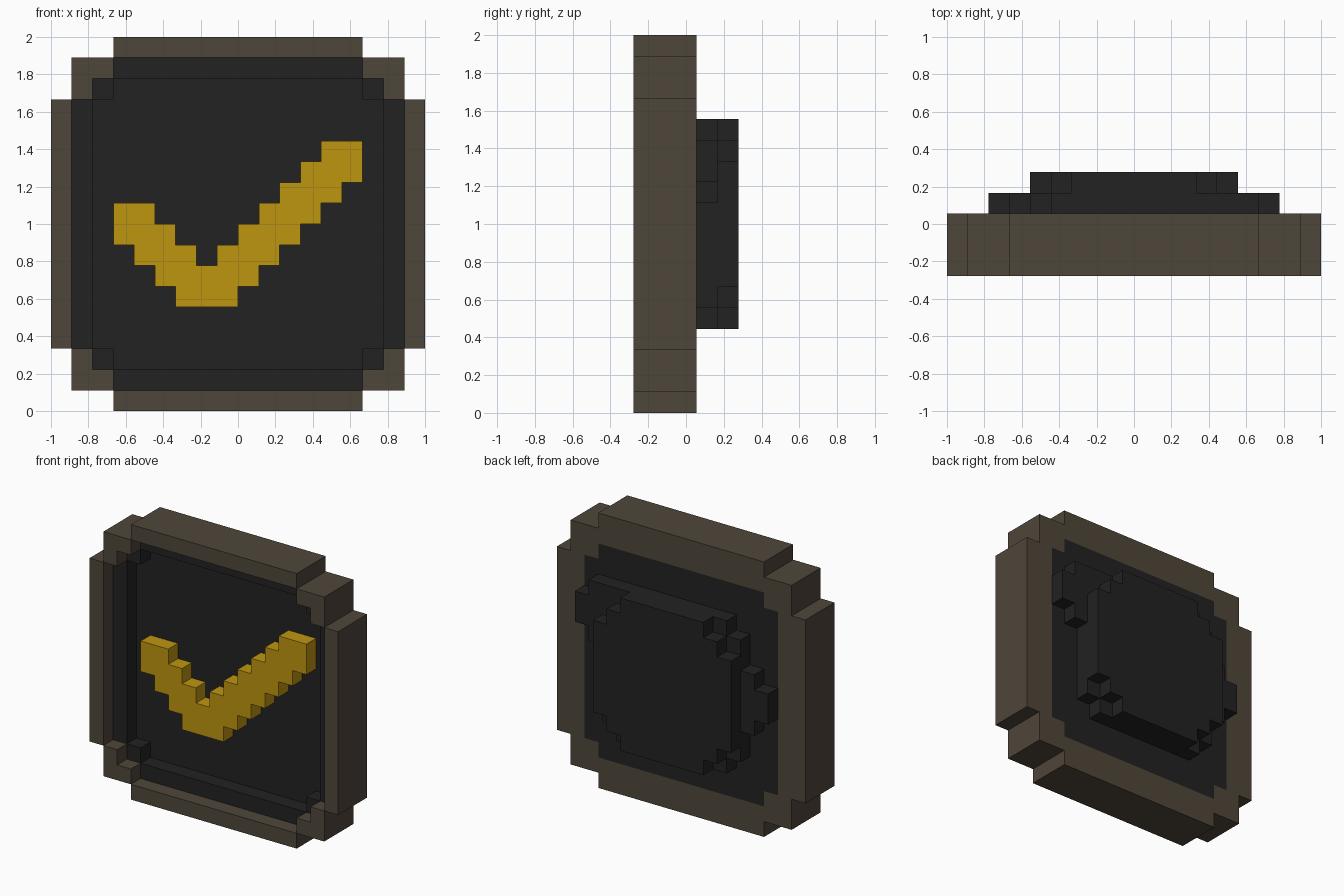
import bpy
import bmesh

cube = bpy.data.objects.get("Cube")
if cube:
    bpy.data.objects.remove(cube, do_unlink=True)

U = 1 / 9  # size of one block


def material(name, rgb):
    mat = bpy.data.materials.new(name)
    mat.use_nodes = True
    color = (*rgb, 1)
    mat.diffuse_color = color
    mat.node_tree.nodes["Principled BSDF"].inputs["Base Color"].default_value = color
    return mat


brown = material("dark brown", (0.078, 0.061, 0.042))
black = material("charcoal", (0.016, 0.016, 0.016))
gold = material("gold", (0.515, 0.301, 0.005))


def rect(x0, x1, z0, z1):
    return {(x, z) for x in range(x0, x1) for z in range(z0, z1)}


def stepped(*half_sizes):
    """Union of centred rectangles given as (half width, half height)."""
    cells = set()
    for w, h in half_sizes:
        cells |= rect(-w, w, 9 - h, 9 + h)
    return cells


def slab(name, cells, y0, y1, mat):
    """Closed block-pixel slab between two depths."""
    bm = bmesh.new()
    verts = {}

    def vert(x, y, z):
        key = (x, y, z)
        if key not in verts:
            verts[key] = bm.verts.new((x * U, y * U, z * U))
        return verts[key]

    def face(*points):
        bm.faces.new([vert(*p) for p in points])

    for x, z in sorted(cells):
        ring = [(x, z), (x + 1, z), (x + 1, z + 1), (x, z + 1)]
        face(*[(a, y0, b) for a, b in ring])
        face(*[(a, y1, b) for a, b in reversed(ring)])
        # Side walls only where the neighbouring cell is empty
        for i, (dx, dz) in enumerate([(0, -1), (1, 0), (0, 1), (-1, 0)]):
            if (x + dx, z + dz) not in cells:
                (ax, az), (bx, bz) = ring[i], ring[(i + 1) % 4]
                face((ax, y0, az), (ax, y1, az), (bx, y1, bz), (bx, y0, bz))

    bmesh.ops.recalc_face_normals(bm, faces=bm.faces)
    mesh = bpy.data.meshes.new(name)
    bm.to_mesh(mesh)
    bm.free()
    mesh.materials.append(mat)
    obj = bpy.data.objects.new(name, mesh)
    bpy.context.collection.objects.link(obj)
    return obj


# Stepped outlines of the badge
outline = stepped((9, 6), (8, 8), (6, 9))
opening = stepped((8, 6), (7, 7), (6, 8))
pocket = stepped((7, 6), (6, 7))

# Check mark: a two-block brush moved down and then up the diagonals
brush = [(-6 + i, 8 - i) for i in range(4)] + [(-2 + i, 5 + i) for i in range(7)]
check = set()
for x, z in brush:
    check |= rect(x, x + 2, z, z + 2)

# Check mark grown by one block on each side, for its casing at the back
casing = set(check)
for x, z in check:
    casing |= {(x + 1, z), (x - 1, z), (x, z + 1), (x, z - 1)}

# Frame and its dark lining
slab("frame_front", outline - opening, -2.5, -0.5, brown)
slab("frame_back", outline - pocket, -0.5, 0.5, brown)
slab("inner_lining", opening - pocket, -1.5, -0.5, black)
slab("panel", pocket, -0.5, 0.5, black)

# Raised mark on the front
slab("check_mark", check, -1.5, -0.5, gold)

# Two-layer housing on the back
slab("housing_base", casing | stepped((5, 4), (4, 5)), 0.5, 1.5, black)
slab("housing_cap", stepped((5, 3), (4, 4), (3, 5)), 1.5, 2.5, black)
